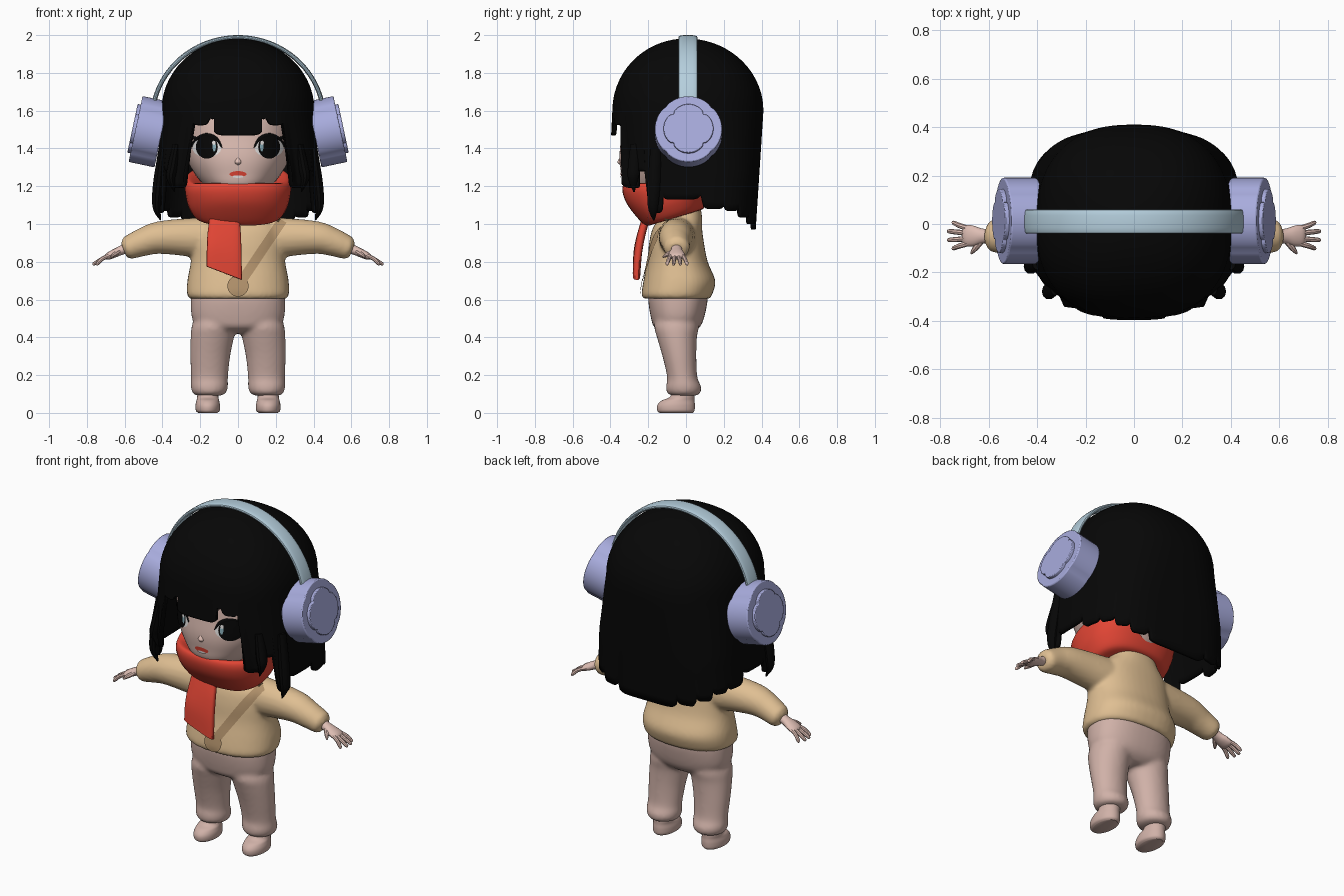
import bpy, bmesh, math
from mathutils import Vector, Matrix
from mathutils.bvhtree import BVHTree

if "Cube" in bpy.data.objects:
    bpy.data.objects.remove(bpy.data.objects["Cube"])


def material(name, rgb):
    m = bpy.data.materials.new(name)
    m.use_nodes = True
    m.diffuse_color = (*rgb, 1)
    m.node_tree.nodes["Principled BSDF"].inputs["Base Color"].default_value = (*rgb, 1)
    return m


BLACK = material("hair black", (.002, .002, .002))
BLUE = material("pale blue", (.46, .62, .72))
LAVENDER = material("lavender", (.39, .41, .72))
RED = material("scarf red", (.76, .06, .035))
TAN = material("sweater tan", (.74, .52, .29))
PINK = material("trouser pink", (.63, .44, .39))
SKIN = material("skin", (.74, .52, .46))
BROWN = material("strap brown", (.45, .29, .15))
WHITE = material("eye white", (.85, .83, .82))
TEAL = material("iris blue", (.25, .42, .48))


def finish(name, bm, mat):
    bmesh.ops.recalc_face_normals(bm, faces=bm.faces)
    me = bpy.data.meshes.new(name)
    bm.to_mesh(me)
    bm.free()
    me.materials.append(mat)
    ob = bpy.data.objects.new(name, me)
    bpy.context.collection.objects.link(ob)
    return ob


def spline(pts, sub):
    # Catmull-Rom through the section tuples
    out = []
    for i in range(len(pts) - 1):
        a, b, c, d = (pts[max(i - 1, 0)], pts[i], pts[i + 1], pts[min(i + 2, len(pts) - 1)])
        for k in range(sub):
            t = k / sub
            out.append([.5 * (2*q + (r - p)*t + (2*p - 5*q + 4*r - s)*t*t
                              + (3*q - p - 3*r + s)*t**3) for p, q, r, s in zip(a, b, c, d)])
    return out + [list(pts[-1])]


def spow(v, p):
    return math.copysign(abs(v) ** p, v)


def tube(name, pts, mat, ref=(1, 0, 0), axis=None, n=24, p=1.0, sub=5):
    # Sections are (x, y, z, radius along ref, other radius)
    pts = spline(pts, sub)
    bm = bmesh.new()
    rings = []
    for i, q in enumerate(pts):
        ahead, back = pts[min(i + 1, len(pts) - 1)], pts[max(i - 1, 0)]
        t = Vector(axis) if axis else (Vector(ahead[:3]) - Vector(back[:3])).normalized()
        a = Vector(ref)
        a = (a - t * a.dot(t)).normalized()
        b = t.cross(a)
        ring = []
        for k in range(n):
            w = math.tau * k / n
            ring.append(bm.verts.new(Vector(q[:3]) + a * max(q[3], .001) * spow(math.cos(w), p)
                                     + b * max(q[4], .001) * spow(math.sin(w), p)))
        rings.append(ring)
    for r, s in zip(rings, rings[1:]):
        for k in range(n):
            bm.faces.new((r[k], r[(k + 1) % n], s[(k + 1) % n], s[k]))
    bm.faces.new(rings[0])
    bm.faces.new(rings[-1])
    return finish(name, bm, mat)


def loft(name, rows, mat, x=0, p=1.0, n=40):
    # Rows are (z, half width, front y, back y)
    pts = [(x, (f + b) / 2, z, w, (b - f) / 2) for z, w, f, b in rows]
    return tube(name, pts, mat, axis=(0, 0, 1), n=n, p=p)


def fuse(parts, name, steps):
    bpy.ops.object.select_all(action='DESELECT')
    for o in parts:
        o.select_set(True)
    bpy.context.view_layer.objects.active = parts[0]
    bpy.ops.object.join()
    ob = parts[0]
    ob.name = name
    r = ob.modifiers.new("blend", 'REMESH')
    r.mode, r.voxel_size, r.use_smooth_shade = 'VOXEL', .011, True
    s = ob.modifiers.new("soften", 'SMOOTH')
    s.factor, s.iterations = .5, steps
    return ob


# Trousers and shoes
legs = [loft("hips", [(.42, .08, -.1, .03), (.45, .2, -.165, .07), (.5, .243, -.185, .095),
                      (.6, .25, -.2, .115), (.66, .24, -.19, .11)], PINK, p=.85)]
for s in (1, -1):
    legs.append(tube("leg", [(.155*s, -.01, .09, .06, .06), (.152*s, -.012, .105, .088, .088),
                             (.152*s, -.013, .14, .099, .093), (.151*s, -.02, .19, .098, .08),
                             (.147*s, -.035, .3, .106, .09), (.136*s, -.048, .4, .115, .106),
                             (.128*s, -.05, .46, .117, .118), (.12*s, -.045, .53, .1, .1)],
                     PINK, axis=(0, 0, 1), n=32))
    loft("left_shoe" if s > 0 else "right_shoe",
         [(0, .05, -.14, .035), (.012, .063, -.152, .045), (.04, .065, -.152, .047),
          (.065, .06, -.13, .045), (.085, .056, -.085, .045), (.13, .054, -.065, .045)],
         PINK, x=.16 * s)
fuse(legs, "trousers", 8)

# Sweater with sleeves, then hands
top = [loft("body", [(.605, .255, -.225, .125), (.63, .27, -.235, .14), (.7, .268, -.225, .155),
                     (.8, .25, -.205, .115), (.9, .245, -.195, .095), (.98, .23, -.175, .085),
                     (1.04, .16, -.13, .085), (1.1, .12, -.08, .075)], TAN, p=.88)]
for s in (1, -1):
    side = "left" if s > 0 else "right"
    top.append(tube("sleeve", [(.1*s, -.04, .92, .1, .12), (.28*s, -.05, .93, .095, .1),
                               (.42*s, -.055, .927, .088, .086), (.5*s, -.055, .905, .077, .075),
                               (.56*s, -.05, .882, .07, .066), (.585*s, -.05, .87, .066, .06),
                               (.605*s, -.05, .862, .045, .04)], TAN, ref=(0, 1, 0)))
    tube(side + "_hand", [(.56*s, -.05, .885, .03, .03), (.62*s, -.05, .86, .03, .024),
                          (.66*s, -.05, .842, .042, .022), (.69*s, -.048, .828, .044, .018),
                          (.705*s, -.048, .82, .035, .01)], SKIN, ref=(0, 1, 0), n=16)
    for i, (reach, y) in enumerate([(.745, .005), (.763, -.03), (.763, -.066), (.745, -.1)]):
        root = -.018 - .021 * i
        tube(side + "_finger", [(.685*s, root, .832, .011, .011), (.72*s, (root + y)/2, .815, .011, .011),
                                (reach*s, y, .789, .009, .009), ((reach + .007)*s, y, .785, .002, .002)],
             SKIN, ref=(0, 1, 0), n=8, sub=3)
    tube(side + "_thumb", [(.63*s, -.07, .853, .013, .013), (.655*s, -.1, .838, .012, .012),
                           (.672*s, -.122, .825, .005, .005)], SKIN, ref=(0, 0, 1), n=8, sub=3)
sweater = fuse(top, "sweater", 5)

# Scarf wrap, raised at the nape, and hanging tail
wrap = loft("scarf_wrap", [(.99, .17, -.19, .07), (1.0, .225, -.225, .1), (1.06, .262, -.28, .13),
                           (1.12, .277, -.32, .15), (1.18, .282, -.337, .15), (1.215, .265, -.325, .14),
                           (1.2, .22, -.28, .1), (1.15, .15, -.2, .05)], RED, p=.85)
for v in wrap.data.vertices:
    v.co.z += .3 * max(0, v.co.y + .2)
tail = tube("scarf_tail", [(-.07, -.2, 1.07, .075, .02), (-.073, -.235, .95, .088, .022),
                           (-.073, -.255, .85, .092, .022), (-.073, -.262, .74, .094, .02)],
            RED, p=.6)
for v in tail.data.vertices:
    v.co.z -= .38 * (v.co.x + .073) * max(0, min(1, (.95 - v.co.z) / .15))

# Head and nose
head = loft("head", [(1.1, .08, -.18, .08), (1.15, .12, -.26, .14), (1.2, .175, -.325, .2),
                     (1.27, .232, -.343, .25), (1.35, .272, -.352, .28), (1.45, .292, -.345, .3),
                     (1.6, .3, -.33, .31), (1.75, .25, -.25, .26), (1.84, .1, -.1, .1)],
            SKIN, p=.86, n=64)
tube("nose", [(0, -.345, 1.355, .004, .004), (0, -.347, 1.338, .014, .012), (0, -.348, 1.325, .017, .014),
              (0, -.342, 1.31, .006, .004)], SKIN, axis=(0, 0, 1), n=16)


def front_of(ob):
    # Returns a function giving the front y of a surface at x, z
    bpy.context.view_layer.update()
    tree = BVHTree.FromObject(ob, bpy.context.evaluated_depsgraph_get())

    def y_at(x, z):
        hit = tree.ray_cast(Vector((x, -2, z)), Vector((0, 1, 0)))[0]
        return hit.y if hit else -.2
    return y_at


face, chest = front_of(head), front_of(sweater)


def decal(name, cx, cz, rx, rz, mat, lift, y_at=face, n=32):
    # Thin disc that follows the surface below
    bm = bmesh.new()

    def vert(r, w):
        x, z = cx + rx * r * math.cos(w), cz + rz * r * math.sin(w)
        return bm.verts.new((x, y_at(x, z) - lift, z))
    mid = vert(0, 0)
    prev = None
    for r in (.33, .66, 1):
        ring = [vert(r, math.tau * k / n) for k in range(n)]
        for k in range(n):
            j = (k + 1) % n
            bm.faces.new((prev[k], prev[j], ring[j], ring[k]) if prev else (mid, ring[j], ring[k]))
        prev = ring
    return finish(name, bm, mat)


# Eyes, lashes and mouth
for s in (1, -1):
    side = "left" if s > 0 else "right"
    decal(side + "_eye_white", .165*s, 1.405, .077, .052, WHITE, .003)
    decal(side + "_iris", .165*s, 1.408, .058, .062, BLACK, .005)
    decal(side + "_iris_glow", .126*s, 1.41, .009, .026, TEAL, .007)
    decal(side + "_eye_shine", .128*s, 1.43, .009, .011, WHITE, .009)
    for path in ([(.085, 1.405), (.115, 1.452), (.165, 1.472), (.212, 1.455), (.246, 1.41)],
                 [(.205, 1.455), (.23, 1.455), (.252, 1.47)]):
        tube(side + "_lash", [(x*s, face(x*s, z) - .003, z, .003, .003 if i == 0 else .009)
                              for i, (x, z) in enumerate(path)], BLACK, ref=(0, 1, 0), n=8)
decal("mouth", 0, 1.264, .045, .016, RED, .004)
decal("teeth", 0, 1.251, .03, .007, WHITE, .006)

# Cross-body strap and round pouch
bm = bmesh.new()
rows = []
for k in range(21):
    x, z = .235 - .215 * k / 20, 1.02 - .32 * k / 20
    rows.append([bm.verts.new((x + u, chest(x + u, z - u * .6) - .006, z - u * .6))
                 for u in (-.022, -.011, 0, .011, .022)])
for r, q in zip(rows, rows[1:]):
    for i in range(4):
        bm.faces.new((r[i], r[i + 1], q[i + 1], q[i]))
finish("strap", bm, BROWN)
decal("pouch", 0, .672, .056, .056, BROWN, .009, chest)


# Hair: one rounded shell whose lower edge is cut into locks
def hair_point(deg, z):
    w = math.radians(deg)
    p = .82
    if z > 1.6:
        k = math.sqrt(max(0, 1 - ((z - 1.6) / .382) ** 2))
        rx, f, b = .405 * k, .39 * k, .41 * k
    else:
        d = 1.6 - z
        fringe = max(0, min(1, (36 - abs(deg)) / 8))
        p = max(.62, p - .6 * d)
        rx, f, b = .405 + .07 * d, .39 - (.15 - .2 * fringe) * d, .41 - .065 * d
    c = math.cos(w)
    return Vector((rx * spow(math.sin(w), p), -(f if c > 0 else b) * spow(c, p), z))


# Each lock: end angle from the front, lowest height
LOCKS = [(-13, 1.55), (13, 1.47), (17, 1.555), (31, 1.525), (48, 1.19), (61, 1.28), (77, 1.06),
         (95, 1.13), (112, 1.08), (130, 1.07), (148, 1.035), (165, 1.0), (195, .97)]


def hair_end(deg):
    a = abs(deg)
    for (start, _), (end, z) in zip(LOCKS, LOCKS[1:]):
        if a <= end:
            u = (a - start) / (end - start) * 2 - 1
            return z + .028 * u ** 6


bm = bmesh.new()
cols = []
for k in range(240):
    deg = -180 + 1.5 * k
    low = hair_end(deg)
    heights = [1.982 - .382 * (j / 16) ** 2 for j in range(17)]
    heights += [1.6 + (low - 1.6) * j / 14 for j in range(1, 15)]
    cols.append([bm.verts.new(hair_point(deg, z)) for z in heights])
for c, d in zip(cols, cols[1:] + cols[:1]):
    for j in range(len(c) - 1):
        bm.faces.new((c[j], c[j + 1], d[j + 1], d[j]))
bmesh.ops.remove_doubles(bm, verts=bm.verts, dist=.0005)
hair = finish("hair", bm, BLACK)
m = hair.modifiers.new("thickness", 'SOLIDIFY')
m.thickness, m.offset = .022, -1

# Loose strands beside the face
for s in (1, -1):
    for x, y, z0, z1 in ((.325, -.265, 1.42, 1.17), (.4, -.16, 1.4, 1.02)):
        tube("left_loose_strand" if s > 0 else "right_loose_strand",
             [(x*s, y, z0, .02, .03), ((x + .022)*s, y - .01, (z0 + z1)/2, .028, .035),
              ((x + .03)*s, y - .015, z1 + .07, .022, .028),
              ((x + .01)*s, y - .01, z1, .003, .004)], BLACK, n=10)

# Headphones: arched band and lobed cups
arc = [math.radians(8 + 164 * k / 24) for k in range(25)]
tube("headphone_band", [(.455 * math.cos(w), .01, 1.55 + .438 * math.sin(w), .05, .012) for w in arc],
     BLUE, ref=(0, 1, 0), n=16, p=.7, sub=2)


def lobed_disc(name, s, radius, lobe, start, end, bevel):
    bm = bmesh.new()
    n = 64
    ring = []
    for k in range(n):
        w = math.tau * k / n
        r = radius * (1 - lobe + lobe * math.sqrt(abs(math.cos(2 * w))))
        ring.append(bm.verts.new((r * math.cos(w), r * math.sin(w), start)))
    base = bm.faces.new(ring)
    new = bmesh.ops.extrude_face_region(bm, geom=[base])["geom"]
    bmesh.ops.translate(bm, vec=(0, 0, end - start), verts=[v for v in new if isinstance(v, bmesh.types.BMVert)])
    place = Matrix.Translation((.415, .013, 1.476)) @ Matrix.Rotation(math.radians(78), 4, 'Y')
    bm.transform(Matrix.Diagonal((s, 1, 1, 1)) @ place)
    ob = finish(name, bm, LAVENDER)
    m = ob.modifiers.new("soft_rim", 'BEVEL')
    m.width, m.segments, m.limit_method, m.angle_limit = bevel, 2, 'ANGLE', math.radians(60)


for s in (1, -1):
    side = "left" if s > 0 else "right"
    lobed_disc(side + "_cup", s, .178, .05, -.01, .13, .006)
    lobed_disc(side + "_cup_flower", s, .132, .17, .12, .147, .004)

# Smooth shading with crisp edges
bpy.ops.object.select_all(action='DESELECT')
for ob in bpy.context.collection.objects:
    if ob.type == 'MESH':
        ob.select_set(True)
        bpy.context.view_layer.objects.active = ob
bpy.ops.object.shade_smooth_by_angle(angle=math.radians(40))
